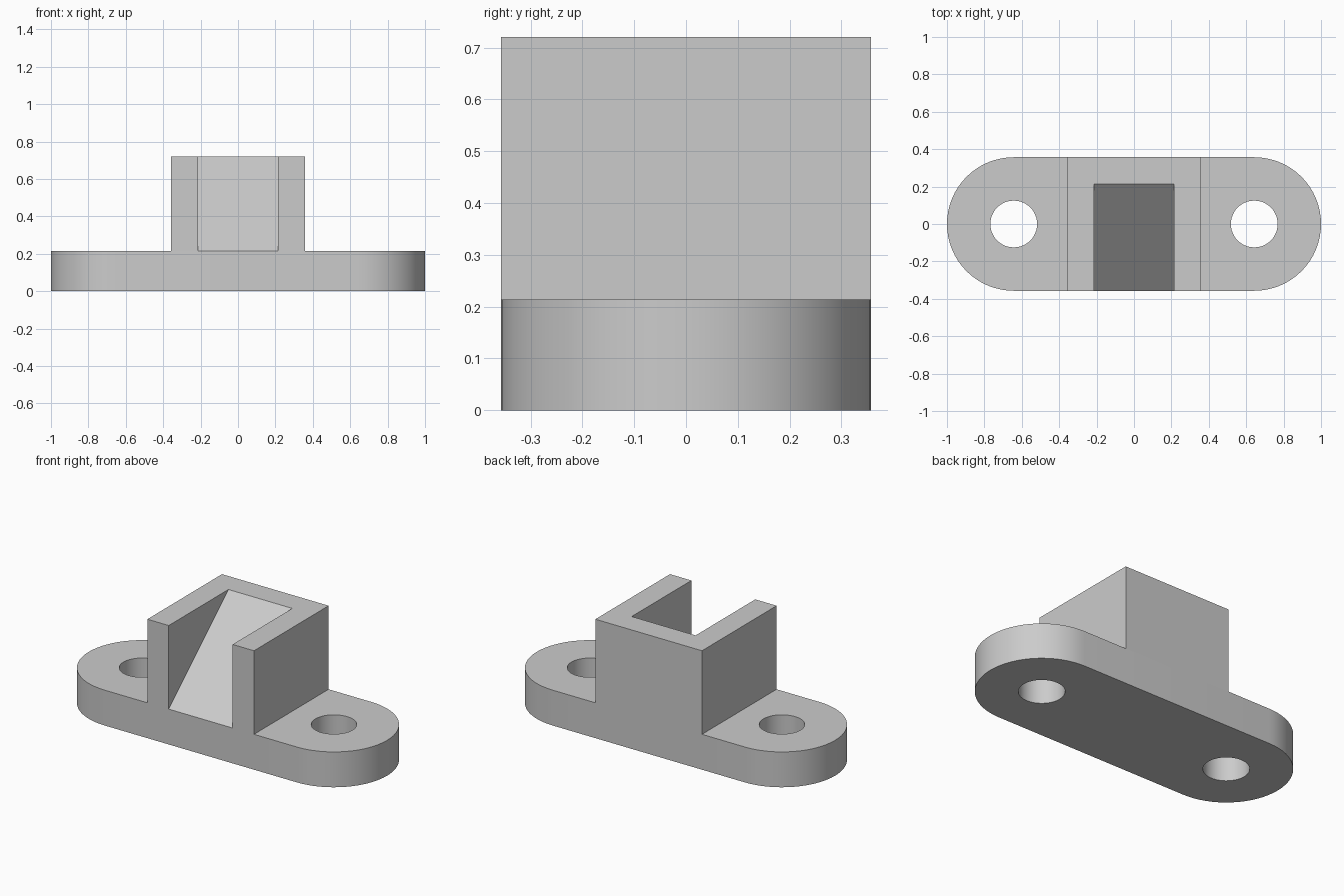
import bpy, bmesh
from math import sin, cos, pi
from mathutils import Vector

cube = bpy.data.objects.get("Cube")
if cube:
    bpy.data.objects.remove(cube, do_unlink=True)

HALF = 0.357       # half depth of plate and half width of housing
INNER = 0.214      # half width of the slot
PLATE = 0.214      # plate thickness
TOP = 0.72         # top of housing
EAR = 1 - HALF     # centre of the rounded ends and holes
HOLE = 0.125

grey = bpy.data.materials.new("plain grey")
grey.use_nodes = True
colour = (0.6, 0.6, 0.6, 1)
grey.diffuse_color = colour
grey.node_tree.nodes["Principled BSDF"].inputs["Base Color"].default_value = colour


def arc(cx, radius, start, sweep, steps):
    return [(cx + radius * cos(start + sweep * i / steps),
             radius * sin(start + sweep * i / steps)) for i in range(steps + 1)]


def extrude_part(name, loops, to_point, direction):
    """Fill closed outlines (inner ones become holes) and extrude them."""
    bm = bmesh.new()
    edges = []
    for loop in loops:
        verts = [bm.verts.new(to_point(p)) for p in loop]
        edges += [bm.edges.new((a, b)) for a, b in zip(verts, verts[1:] + verts[:1])]
    bmesh.ops.triangle_fill(bm, use_beauty=True, edges=edges)
    result = bmesh.ops.extrude_face_region(bm, geom=bm.faces[:], use_keep_orig=True)
    moved = [v for v in result["geom"] if isinstance(v, bmesh.types.BMVert)]
    bmesh.ops.translate(bm, verts=moved, vec=Vector(direction))
    bmesh.ops.recalc_face_normals(bm, faces=bm.faces[:])
    mesh = bpy.data.meshes.new(name)
    bm.to_mesh(mesh)
    bm.free()
    mesh.materials.append(grey)
    obj = bpy.data.objects.new(name, mesh)
    bpy.context.collection.objects.link(obj)
    return obj


# Base plate with rounded ends and two bolt holes
outline = arc(EAR, HALF, -pi / 2, pi, 32) + arc(-EAR, HALF, pi / 2, pi, 32)
holes = [arc(s * EAR, HOLE, 0, 2 * pi, 48)[:-1] for s in (-1, 1)]
plate = extrude_part("base_plate", [outline] + holes,
                     lambda p: (p[0], p[1], 0), (0, 0, PLATE))

# U-shaped housing wall, open to the front
wall = [(-HALF, -HALF), (-INNER, -HALF), (-INNER, INNER), (INNER, INNER),
        (INNER, -HALF), (HALF, -HALF), (HALF, HALF), (-HALF, HALF)]
extrude_part("housing_wall", [wall],
             lambda p: (p[0], p[1], PLATE), (0, 0, TOP - PLATE))

# Sloping ramp filling the slot, from front foot to the back wall's top
wedge = [(-HALF, PLATE), (INNER, PLATE), (INNER, TOP)]
extrude_part("slot_ramp", [wedge],
             lambda p: (-INNER, p[0], p[1]), (2 * INNER, 0, 0))

# Smooth the curved sides of the plate, keeping the rims sharp
bpy.ops.object.select_all(action="DESELECT")
plate.select_set(True)
bpy.context.view_layer.objects.active = plate
bpy.ops.object.shade_smooth_by_angle(angle=pi / 6)
